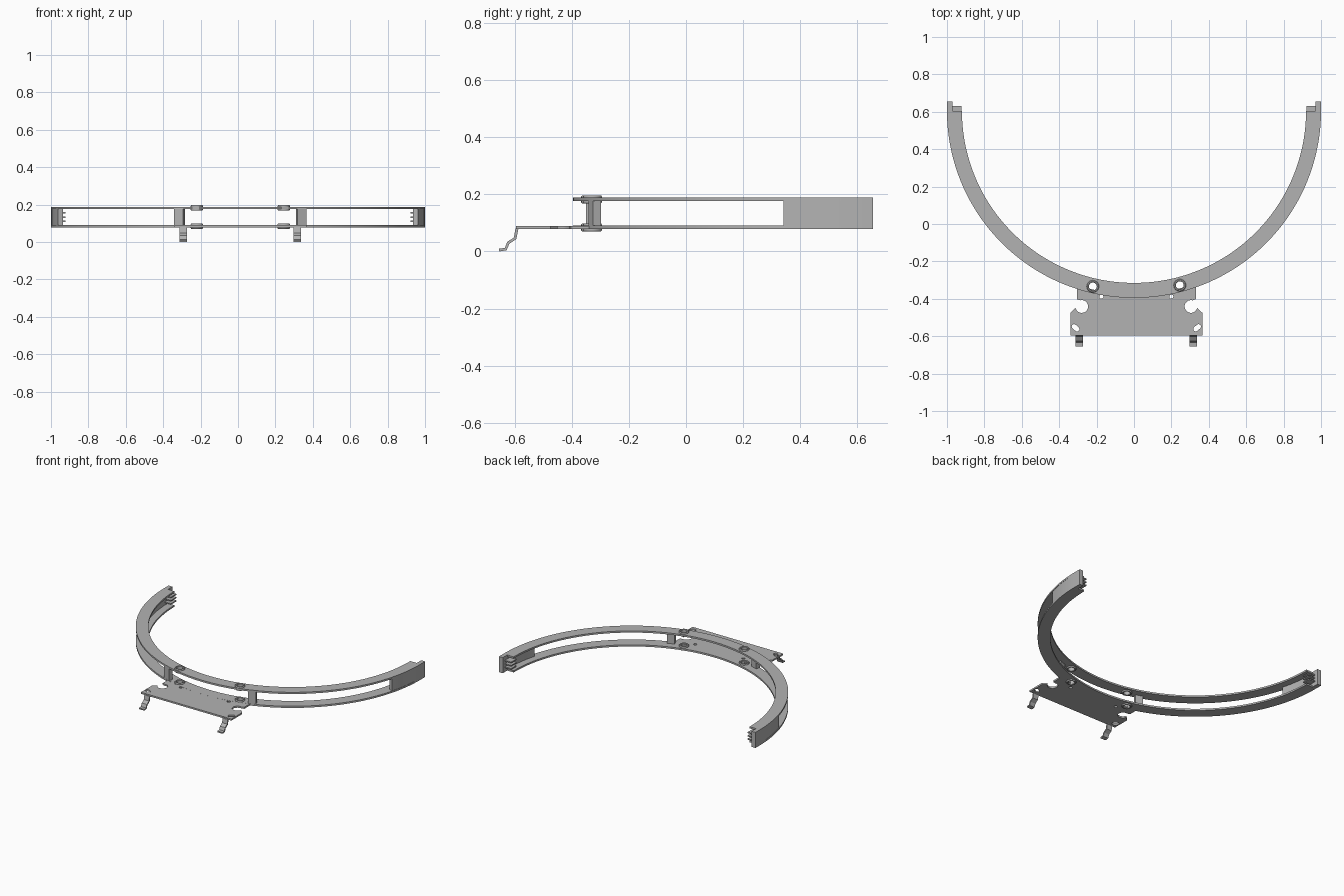
import bpy, bmesh
from math import sin, cos, pi, radians, sqrt, asin
from mathutils import Matrix, Vector

cube = bpy.data.objects.get("Cube")
if cube:
    bpy.data.objects.remove(cube)

gray = bpy.data.materials.new("plain gray")
gray.use_nodes = True
gray.diffuse_color = (0.45, 0.45, 0.45, 1)
gray.node_tree.nodes["Principled BSDF"].inputs["Base Color"].default_value = (0.45, 0.45, 0.45, 1)

CY = 0.605      # centre of the half ring in y
MID = 0.0125    # symmetry line of the bracket
LOW, HIGH = (0.078, 0.090), (0.176, 0.188)


def arc(cx, cy, r, a0, a1, n):
    """Points on an arc, angles in degrees."""
    return [(cx + r * cos(radians(a0 + (a1 - a0) * i / n)),
             cy + r * sin(radians(a0 + (a1 - a0) * i / n))) for i in range(n + 1)]


def circle(cx, cy, r, n=24):
    return arc(cx, cy, r, 0, 360, n)[:-1]


def slab(name, loops, z):
    """Flat sheet from an outline and holes, between two heights."""
    curve = bpy.data.curves.new(name, 'CURVE')
    curve.dimensions = '2D'
    curve.fill_mode = 'BOTH'
    curve.extrude = (z[1] - z[0]) / 2
    for loop in loops:
        s = curve.splines.new('POLY')
        s.points.add(len(loop) - 1)
        for p, (x, y) in zip(s.points, loop):
            p.co = (x, y, 0, 1)
        s.use_cyclic_u = True
    tmp = bpy.data.objects.new(name, curve)
    bpy.context.collection.objects.link(tmp)
    bpy.context.view_layer.update()
    mesh = bpy.data.meshes.new_from_object(tmp.evaluated_get(bpy.context.evaluated_depsgraph_get()))
    bpy.data.objects.remove(tmp)
    bm = bmesh.new()
    bm.from_mesh(mesh)
    bmesh.ops.remove_doubles(bm, verts=bm.verts, dist=1e-5)
    bmesh.ops.recalc_face_normals(bm, faces=bm.faces)
    bmesh.ops.translate(bm, verts=bm.verts, vec=(0, 0, sum(z) / 2))
    return finish(name, bm, mesh)


def finish(name, bm, mesh=None):
    mesh = mesh or bpy.data.meshes.new(name)
    bm.to_mesh(mesh)
    bm.free()
    mesh.materials.clear()
    mesh.materials.append(gray)
    ob = bpy.data.objects.new(name, mesh)
    bpy.context.collection.objects.link(ob)
    bpy.ops.object.select_all(action='DESELECT')
    ob.select_set(True)
    bpy.context.view_layer.objects.active = ob
    bpy.ops.object.shade_smooth_by_angle(angle=radians(30))
    return ob


def box(name, lo, hi, turn=0):
    lo, hi = Vector(lo), Vector(hi)
    bm = bmesh.new()
    bmesh.ops.create_cube(bm, size=1, matrix=Matrix.Translation((lo + hi) / 2)
                          @ Matrix.Rotation(turn, 4, 'Z')
                          @ Matrix.Diagonal((*(hi - lo), 1)))
    return finish(name, bm)


def band(r0, r1, a0, a1, n):
    return arc(0, CY, r1, a0, a1, n) + arc(0, CY, r0, a1, a0, n)


def on_ring(x, r):
    return CY - sqrt(r * r - x * x)


# Upper and lower half ring rails with grommet holes
bosses = [(x, on_ring(x, 0.964)) for x in (MID - 0.2325, MID + 0.2325)]
holes = [circle(x, y, 0.021) for x, y in bosses]
for name, z in (("lower_rail", LOW), ("upper_rail", HIGH)):
    slab(name, [band(0.92, 1.0, 180, 360, 96)] + holes, z)


# Rounded grommets through both rails
def grommet(name, x, y, z):
    profile = [(0.021, -0.012), (0.024, -0.0145), (0.030, -0.0145), (0.033, -0.010),
               (0.033, 0.010), (0.030, 0.0145), (0.024, 0.0145), (0.021, 0.012)]
    n = 24
    bm = bmesh.new()
    rings = [[bm.verts.new((x + r * cos(2 * pi * i / n), y + r * sin(2 * pi * i / n), z + h))
              for r, h in profile] for i in range(n)]
    for i in range(n):
        a, b = rings[i], rings[(i + 1) % n]
        for j in range(len(profile)):
            k = (j + 1) % len(profile)
            bm.faces.new((a[j], b[j], b[k], a[k]))
    bmesh.ops.recalc_face_normals(bm, faces=bm.faces)
    finish(name, bm)


for side, (x, y) in zip(("right", "left"), bosses):
    for level, z in (("lower", LOW), ("upper", HIGH)):
        grommet(f"{side}_{level}_grommet", x, y, sum(z) / 2)

# Spacer posts between the rails, turned along the ring
for side, x in (("right", MID - 0.325), ("left", MID + 0.325)):
    y = on_ring(x, 0.984)
    box(f"{side}_post", (x - 0.025, y - 0.015, LOW[1] - 0.002),
        (x + 0.025, y + 0.015, HIGH[0] + 0.002), asin(x / 0.984))

# End walls, full height end tabs and comb fins
for side, s in (("right", -1), ("left", 1)):
    def flip(loop):
        return [(s * x, y) for x, y in loop]
    slab(f"{side}_end_wall", [flip(band(0.97, 0.998, -15.3, 0, 10))], (LOW[0] + 0.01, HIGH[1] - 0.01))
    tab = arc(0, CY, 1.0, -4, 0, 4) + [(1.0, 0.655), (0.97, 0.655)] + arc(0, CY, 0.97, 0, -4, 4)
    slab(f"{side}_end_tab", [flip(tab)], (LOW[0], HIGH[1]))
    xs = sorted((s * 0.922, s * 0.975))
    for i in range(3):
        z = 0.110 + 0.023 * i
        box(f"{side}_fin_{i + 1}", (xs[0], 0.57, z - 0.004), (xs[1], 0.63, z + 0.004))

# Mounting plate with side notches, slots and small holes
half = ([(0.353, -0.595), (0.353, -0.475), (0.326, -0.449)]
        + arc(0.292, -0.441, 0.034, -15, -285, 20) + [(0.318, -0.402)])
back_r = 0.98
a0, a1 = (asin((MID + s * 0.318) / back_r) * 180 / pi - 90 for s in (1, -1))
outline = ([(MID + u, y) for u, y in half] + arc(0, CY, back_r, a0, a1, 24)
           + [(MID - u, y) for u, y in reversed(half)])
cuts = []
for s in (-1, 1):
    cuts.append(circle(MID + s * 0.187, -0.388, 0.011, 16))
    tilt = radians(40)
    slot = arc(0.010, 0, 0.013, -90, 90, 8) + arc(-0.010, 0, 0.013, 90, 270, 8)
    cuts.append([(MID + s * (0.325 + x * cos(tilt) - y * sin(tilt)),
                  -0.555 + x * sin(tilt) + y * cos(tilt)) for x, y in slot])
slab("mounting_plate", [outline] + cuts, (LOW[0] + 0.0003, LOW[1] - 0.0003))

# Bent clip feet hanging from the front edge
path = [(-0.585, 0.084), (-0.592, 0.078), (-0.598, 0.046), (-0.622, 0.030), (-0.631, 0.008), (-0.654, 0.005)]
for side, x in (("right", MID - 0.305), ("left", MID + 0.305)):
    bm = bmesh.new()
    rows = []
    for i, p in enumerate(path):
        d = (Vector(path[min(i + 1, len(path) - 1)]) - Vector(path[max(i - 1, 0)])).normalized()
        n = Vector((-d.y, d.x)) * 0.005
        rows.append([bm.verts.new((x + w, p[0] + k * n.x, p[1] + k * n.y))
                     for w, k in ((-0.02, -1), (0.02, -1), (0.02, 1), (-0.02, 1))])
    for a, b in zip(rows, rows[1:]):
        for j in range(4):
            k = (j + 1) % 4
            bm.faces.new((a[j], a[k], b[k], b[j]))
    bm.faces.new(rows[0])
    bm.faces.new(rows[-1])
    bmesh.ops.recalc_face_normals(bm, faces=bm.faces)
    finish(f"{side}_clip_foot", bm)
